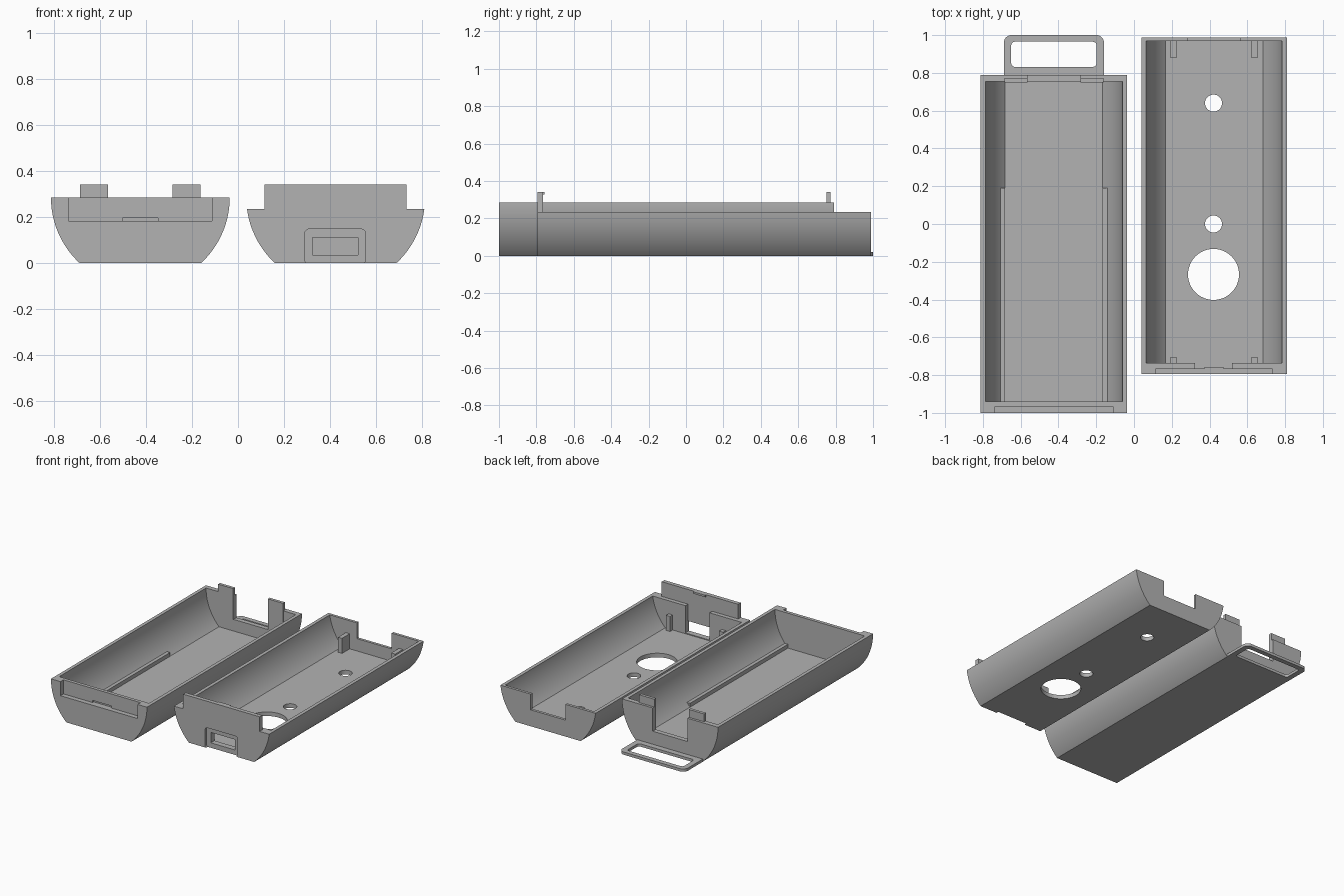
import bpy
import bmesh
from math import sin, cos, asin, pi, radians

cube = bpy.data.objects.get("Cube")
if cube:
    bpy.data.objects.remove(cube, do_unlink=True)

grey = bpy.data.materials.new("matte grey")
grey.use_nodes = True
COLOR = (0.45, 0.45, 0.45, 1)
grey.diffuse_color = COLOR
grey.node_tree.nodes["Principled BSDF"].inputs["Base Color"].default_value = COLOR

CX = 0.424           # distance of each shell from the middle
AXIS_Z = 0.285       # height of the centre of the round section
OUTER, INNER = 0.388, 0.363
FLOOR = 0.03


def prism(name, points, lo, hi, axis="y"):
    """Extrude a 2D outline along y (x, z points) or z (x, y points)."""
    bm = bmesh.new()
    place = (lambda a, b, t: (a, t, b)) if axis == "y" else (lambda a, b, t: (a, b, t))
    face = bm.faces.new([bm.verts.new(place(a, b, lo)) for a, b in points])
    new = bmesh.ops.extrude_face_region(bm, geom=[face])["geom"]
    moved = [v for v in new if isinstance(v, bmesh.types.BMVert)]
    shift = (0, hi - lo, 0) if axis == "y" else (0, 0, hi - lo)
    bmesh.ops.translate(bm, verts=moved, vec=shift)
    bmesh.ops.recalc_face_normals(bm, faces=bm.faces)
    mesh = bpy.data.meshes.new(name)
    bm.to_mesh(mesh)
    bm.free()
    mesh.materials.append(grey)
    obj = bpy.data.objects.new(name, mesh)
    bpy.context.collection.objects.link(obj)
    return obj


def box(name, x0, x1, y0, y1, z0, z1):
    return prism(name, [(x0, y0), (x1, y0), (x1, y1), (x0, y1)], z0, z1, "z")


def rounded(x0, x1, y0, y1, r, steps=8):
    """Outline of a rectangle with round corners."""
    corners = [(x1 - r, y1 - r), (x0 + r, y1 - r), (x0 + r, y0 + r), (x1 - r, y0 + r)]
    return [(cx + r * cos((q + i / steps) * pi / 2), cy + r * sin((q + i / steps) * pi / 2))
            for q, (cx, cy) in enumerate(corners) for i in range(steps + 1)]


def circle(cx, cy, r, steps=48):
    return [(cx + r * cos(2 * pi * i / steps), cy + r * sin(2 * pi * i / steps))
            for i in range(steps)]


def section(cx, radius, bottom, top, steps=28):
    """Flat-bottomed round section; walls rise straight above the centre."""
    low = asin((bottom - AXIS_Z) / radius)
    high = asin((min(top, AXIS_Z) - AXIS_Z) / radius)
    angles = [low + (high - low) * i / steps for i in range(steps + 1)]
    side = [(radius * cos(a), AXIS_Z + radius * sin(a)) for a in angles]
    if top > AXIS_Z:
        side.append((radius, top))
    return [(cx + x, z) for x, z in side] + [(cx - x, z) for x, z in reversed(side)]


def cut(target, cutter):
    """Subtract the cutter, then discard it."""
    mod = target.modifiers.new("cut", "BOOLEAN")
    mod.operation = "DIFFERENCE"
    mod.solver = "EXACT"
    mod.object = cutter
    bpy.context.view_layer.objects.active = target
    bpy.ops.object.modifier_apply(modifier=mod.name)
    bpy.data.objects.remove(cutter, do_unlink=True)


def shell(name, cx, y0, y1, in0, in1, height):
    body = prism(name, section(cx, OUTER, 0, height), y0, y1)
    cut(body, prism("cavity", section(cx, INNER, FLOOR, 0.5), in0, in1))
    return body


def smooth(obj):
    bpy.ops.object.select_all(action="DESELECT")
    obj.select_set(True)
    bpy.context.view_layer.objects.active = obj
    bpy.ops.object.shade_smooth_by_angle(angle=radians(30))


# Deep shell with the carrying loop
lx = -CX
deep = shell("deep_shell", lx, -1, 0.79, -0.94, 0.755, AXIS_Z)
cut(deep, box("flap_recess", lx - 0.312, lx + 0.312, -1.1, -0.965, 0.182, 0.5))
cut(deep, box("catch_groove", lx - 0.077, lx + 0.077, -1.05, -0.953, 0.182, 0.197))
cut(deep, box("rear_notch", lx - 0.14, lx + 0.14, 0.7, 0.9, 0.115, 0.5))

# Locking tabs above the rear wall, and floor rails
for side, word in ((-1, "right"), (1, "left")):
    a, b = sorted((lx + side * 0.14, lx + side * 0.262))
    box(word + "_locking_tab", a, b, 0.75, 0.772, 0.115, 0.342)
    a, b = sorted((lx + side * 0.258, lx + side * 0.284))
    box(word + "_floor_rail", a, b, -0.945, 0.19, 0.028, 0.058)

# Carrying loop
loop = prism("carrying_loop", rounded(lx - 0.265, lx + 0.265, 0.7, 1, 0.04), 0, 0.02, "z")
cut(loop, prism("loop_hole", rounded(lx - 0.226, lx + 0.226, 0.832, 0.965, 0.02), -0.1, 0.1, "z"))
cut(loop, box("loop_trim", lx - 0.5, lx + 0.5, 0.6, 0.789, -0.1, 0.1))

# Shallow shell with holes in the floor
rx = CX
shallow = shell("shallow_shell", rx, -0.795, 0.988, -0.735, 0.968, 0.235)
for y, r in ((-0.267, 0.135), (0, 0.045), (0.64, 0.045)):
    cut(shallow, prism("floor_hole", circle(rx - 0.003, y, r), -0.1, 0.1, "z"))
cut(shallow, box("rear_notch", rx - 0.14, rx + 0.14, 0.9, 1.1, 0.12, 0.5))

# Port opening in the front wall: outer recess, window and inner slot
cut(shallow, prism("port_recess", rounded(rx - 0.134, rx + 0.13, -0.004, 0.148, 0.02), -0.9, -0.777))
cut(shallow, box("port_window", rx - 0.1, rx + 0.096, -0.9, -0.7, 0.036, 0.112))
cut(shallow, box("connector_slot", rx - 0.1, rx + 0.096, -0.765, -0.7, 0.036, 0.5))

# Front flap with its catch
box("front_flap", rx - 0.31, rx + 0.308, -0.795, -0.765, 0.235, 0.342)
box("flap_catch", rx - 0.05, rx + 0.05, -0.767, -0.756, 0.328, 0.342)

# Board support posts
for side, word in ((-1, "right"), (1, "left")):
    x = rx + side * 0.215
    box(word + "_rear_post", x - 0.016, x + 0.016, 0.88, 0.97, 0.025, 0.14)
    box(word + "_front_post", x - 0.016, x + 0.016, -0.737, -0.705, 0.025, 0.14)

for obj in (deep, shallow, loop):
    smooth(obj)
